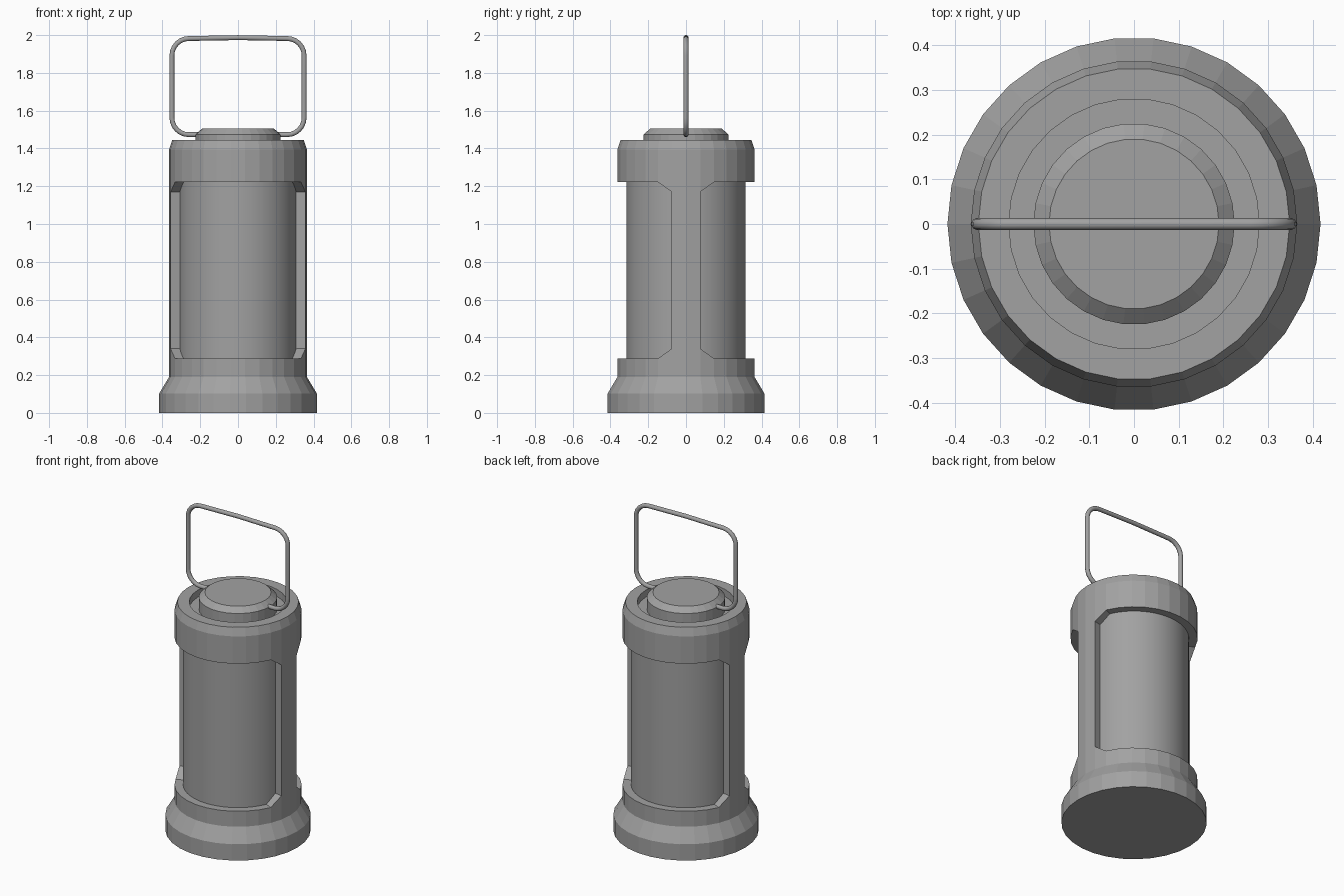
import bpy, bmesh, math
from mathutils import Vector

cube = bpy.data.objects.get("Cube")
if cube:
    bpy.data.objects.remove(cube, do_unlink=True)

grey = bpy.data.materials.new("plain_grey")
grey.use_nodes = True
colour = (0.36, 0.36, 0.36, 1)
grey.diffuse_color = colour
next(n for n in grey.node_tree.nodes
     if n.type == 'BSDF_PRINCIPLED').inputs["Base Color"].default_value = colour


def add_object(name, data):
    ob = bpy.data.objects.new(name, data)
    bpy.context.collection.objects.link(ob)
    data.materials.append(grey)
    return ob


def ring(bm, radius, z, sides):
    step = math.tau / sides
    return [bm.verts.new((radius * math.cos(i * step), radius * math.sin(i * step), z))
            for i in range(sides)]


def smooth(ob, degrees):
    bpy.ops.object.select_all(action='DESELECT')
    ob.select_set(True)
    bpy.context.view_layer.objects.active = ob
    bpy.ops.object.shade_smooth_by_angle(angle=math.radians(degrees))


# Faceted housing: base, collar, two side pillars, rim, recess and cap
SIDES = 30
BODY, TUBE = 0.365, 0.315
BOTTOM, TOP = 0.288, 1.222          # window limits
CHAMFER = 0.052
profile = [(0.417, 0), (0.417, 0.103), (BODY, 0.19),
           (BODY, BOTTOM), (BODY, BOTTOM + CHAMFER), (BODY, TOP - CHAMFER), (BODY, TOP),
           (BODY, 1.395), (0.348, 1.445), (0.28, 1.445), (0.28, 1.4),
           (0.225, 1.4), (0.225, 1.475), (0.19, 1.505)]
WINDOW_ROWS = (3, 4, 5)

bm = bmesh.new()
rings = [ring(bm, r, z, SIDES) for r, z in profile]
bm.faces.new(rings[0][::-1])
bm.faces.new(rings[-1])
for row in range(len(rings) - 1):
    low, high = rings[row], rings[row + 1]
    for i in range(SIDES):
        j = (i + 1) % SIDES
        quad = [low[i], low[j], high[j], high[i]]
        if row in WINDOW_ROWS:
            # sectors counted from the nearest pillar centre
            k = i % (SIDES // 2)
            sector = min(k, SIDES // 2 - 1 - k)
            if sector > 1:
                continue
            if sector == 1:
                # sloped window corner beside the pillar
                if row == WINDOW_ROWS[1]:
                    continue
                far = j if k == 1 else i
                quad.remove(high[far] if row == WINDOW_ROWS[0] else low[far])
        bm.faces.new(quad)

# Wall thickness around both window openings
edges = [e for e in bm.edges if e.is_boundary]
walls = bmesh.ops.extrude_edge_only(bm, edges=edges)
inward = (TUBE - 0.012) / BODY
for v in walls["geom"]:
    if isinstance(v, bmesh.types.BMVert):
        v.co.x *= inward
        v.co.y *= inward
bmesh.ops.delete(bm, geom=[v for v in bm.verts if not v.link_faces], context='VERTS')
bmesh.ops.recalc_face_normals(bm, faces=bm.faces)
mesh = bpy.data.meshes.new("housing")
bm.to_mesh(mesh)
bm.free()
add_object("housing", mesh)

# Smooth inner light tube
bm = bmesh.new()
bmesh.ops.create_cone(bm, cap_ends=True, segments=96, radius1=TUBE, radius2=TUBE,
                      depth=TOP - BOTTOM + 0.04)
bmesh.ops.translate(bm, verts=bm.verts, vec=(0, 0, (TOP + BOTTOM) / 2))
mesh = bpy.data.meshes.new("light_tube")
bm.to_mesh(mesh)
bm.free()
smooth(add_object("light_tube", mesh), 30)

# Wire carry handle with rounded corners
WIRE, HALF, LOW, HIGH, BEND = 0.0135, 0.35, 1.473, 1.982, 0.09


def corner(z, start):
    return [Vector((HALF - BEND + BEND * math.cos(a), 0, z + BEND * math.sin(a)))
            for a in (math.radians(start + t * 15) for t in range(7))]


right = [Vector((0.2, 0, LOW))] + corner(LOW + BEND, -90) + corner(HIGH - BEND, 0)
left = [Vector((-p.x, 0, p.z)) for p in reversed(right)]
path = right + [Vector((0, 0, 2 - WIRE))] + left
curve = bpy.data.curves.new("handle", 'CURVE')
curve.dimensions = '3D'
curve.bevel_depth = WIRE
curve.bevel_resolution = 3
curve.use_fill_caps = True
spline = curve.splines.new('POLY')
spline.points.add(len(path) - 1)
for point, co in zip(spline.points, path):
    point.co = (*co, 1)
handle = add_object("handle", curve)
bpy.ops.object.select_all(action='DESELECT')
handle.select_set(True)
bpy.context.view_layer.objects.active = handle
bpy.ops.object.convert(target='MESH')
smooth(bpy.context.object, 50)
